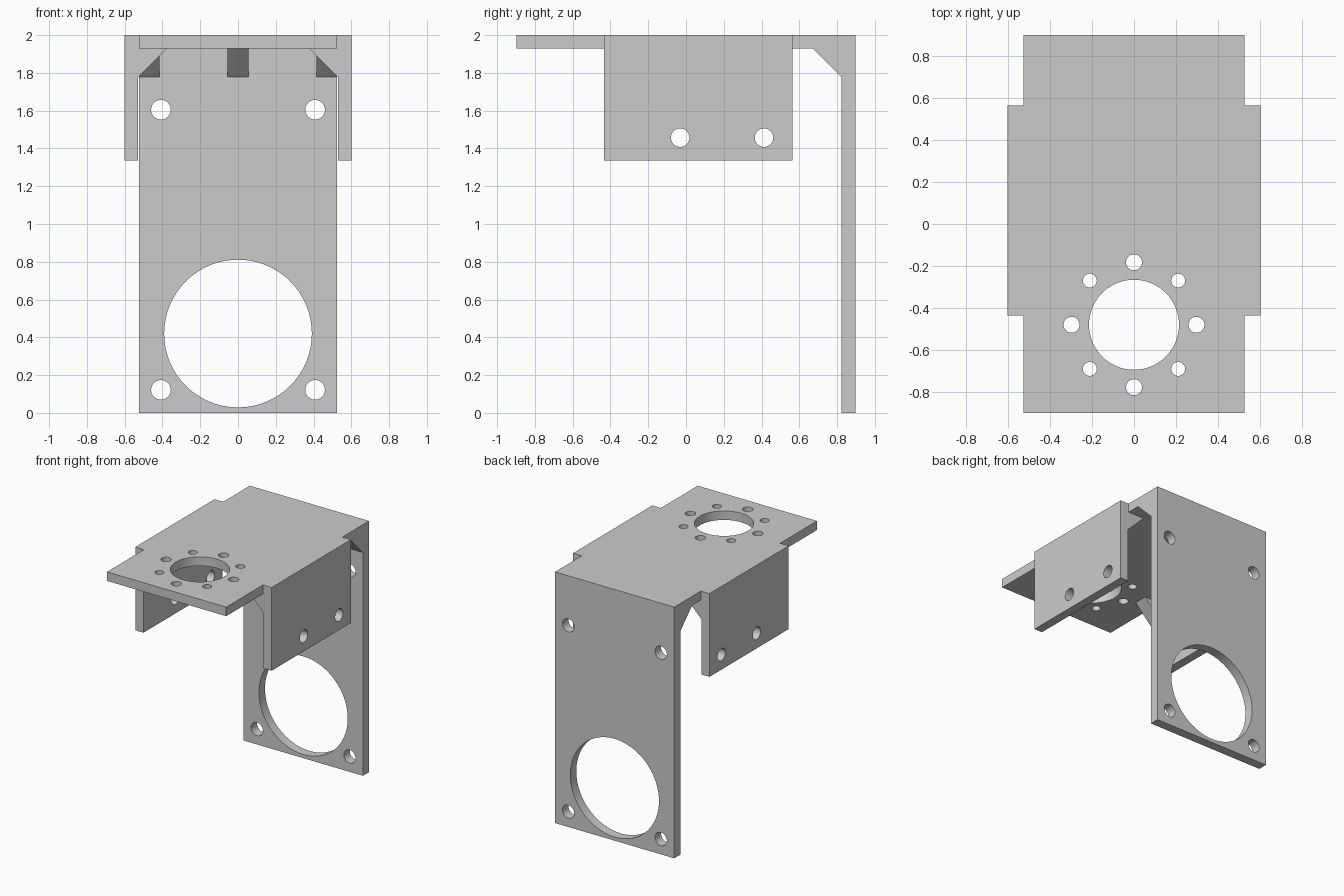
import bpy, bmesh, math
from mathutils import Vector

if "Cube" in bpy.data.objects:
    bpy.data.objects.remove(bpy.data.objects["Cube"])

T = 0.072            # sheet thickness
W, WF = 0.525, 0.601  # half widths: plates, outer flanges
Y0, Y1 = -0.434, 0.563  # flange extent in y
D, G = 0.15, 0.11    # gusset depth and width


def prism(name, points, offset):
    """Closed solid: planar outline swept along an offset."""
    bm = bmesh.new()
    face = bm.faces.new([bm.verts.new(p) for p in points])
    ext = bmesh.ops.extrude_face_region(bm, geom=[face])["geom"]
    bmesh.ops.translate(bm, vec=Vector(offset),
                        verts=[v for v in ext if isinstance(v, bmesh.types.BMVert)])
    bmesh.ops.recalc_face_normals(bm, faces=bm.faces)
    mesh = bpy.data.meshes.new(name)
    bm.to_mesh(mesh)
    bm.free()
    obj = bpy.data.objects.new(name, mesh)
    bpy.context.collection.objects.link(obj)
    return obj


def box(name, x0, x1, y0, y1, z0, z1):
    return prism(name, [(x0, y0, z0), (x1, y0, z0), (x1, y1, z0), (x0, y1, z0)],
                 (0, 0, z1 - z0))


def hole(center, r, axis, depth):
    """Round cutter through a plate along the given axis."""
    n = 64
    u, v = [i for i in range(3) if i != axis]
    pts = []
    for k in range(n):
        a = 2 * math.pi * k / n
        p = list(center)
        p[axis] -= depth / 2
        p[u] += r * math.cos(a)
        p[v] += r * math.sin(a)
        pts.append(p)
    off = [0, 0, 0]
    off[axis] = depth
    obj = prism("hole_cutter", pts, off)
    obj.hide_render = True
    return obj


def combine(target, tool, operation):
    mod = target.modifiers.new("bool", "BOOLEAN")
    mod.operation, mod.solver, mod.object = operation, "EXACT", tool
    bpy.context.view_layer.objects.active = target
    bpy.ops.object.modifier_apply(modifier=mod.name)
    bpy.data.objects.remove(tool, do_unlink=True)


# Top plate, back plate and side flanges
bracket = box("motor_bracket", -W, W, -0.898, 0.898, 2 - T, 2)
parts = [box("back_plate", -W, W, 0.898 - T - 0.004, 0.898, 0, 2)]
for s in (-1, 1):
    xs = sorted((s * (WF - T), s * WF))
    parts.append(box("side_flange", *xs, Y0, Y1, 1.337, 2))
parts.append(box("wide_top", -WF, WF, Y0, Y1, 2 - T, 2))

# Gussets, with a root sunk into both plates
zt, e = 2 - T, 0.03
for x in (-W, -G / 2, W - G):
    yb = 0.822
    prof = [(yb, zt - D), (yb - D, zt), (yb - D, zt + e), (yb + e, zt + e), (yb + e, zt - D)]
    parts.append(prism("back_gusset", [(x, y, z) for y, z in prof], (G, 0, 0)))
xb = WF - T
prof = [(xb, zt - D), (xb - D, zt), (xb - D, zt + e), (xb + e, zt + e), (xb + e, zt - D)]
for s in (-1, 1):
    for y in (Y0, (Y0 + Y1 - G) / 2, Y1 - G):
        parts.append(prism("side_gusset", [(s * x, y, z) for x, z in prof], (0, G, 0)))
for part in parts:
    combine(bracket, part, "UNION")

# Holes: back plate, flanges, then the ring in the top plate
cutters = [hole((0, 0.86, 0.42), 0.391, 1, 0.2)]
cutters += [hole((s * 0.408, 0.86, z), 0.052, 1, 0.2) for s in (-1, 1) for z in (0.122, 1.605)]
cutters += [hole((0, y, 1.457), 0.049, 0, 2) for y in (-0.031, 0.413)]
cutters.append(hole((0, -0.479, 1.96), 0.214, 2, 0.2))
for k in range(8):
    a = k * math.pi / 4
    cutters.append(hole((0.297 * math.cos(a), -0.479 + 0.297 * math.sin(a), 1.96),
                        0.033 if k % 2 else 0.038, 2, 0.2))
for cutter in cutters:
    combine(bracket, cutter, "DIFFERENCE")

bracket.select_set(True)
bpy.context.view_layer.objects.active = bracket
bpy.ops.object.shade_smooth_by_angle(angle=math.radians(25))
